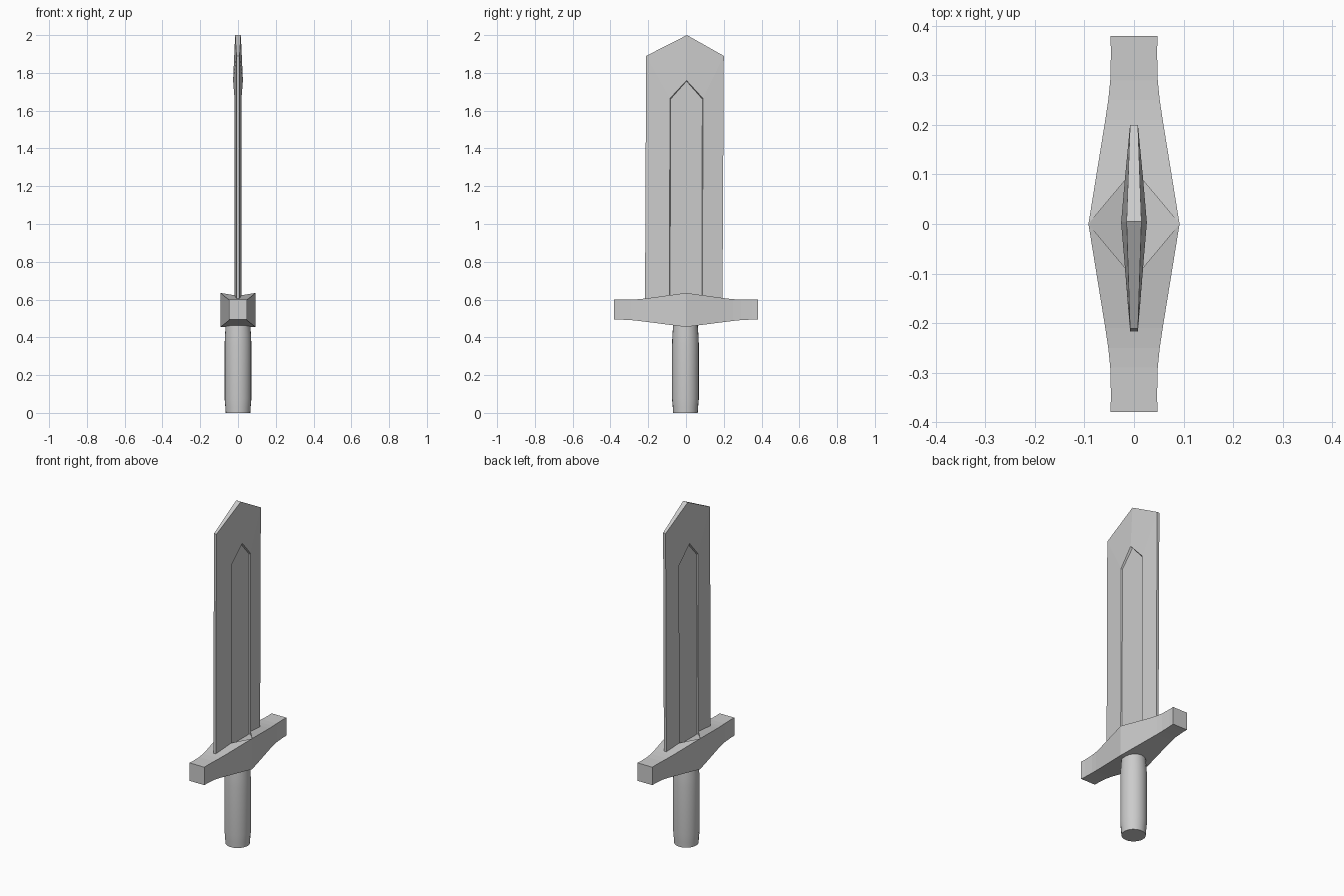
import bpy, bmesh, math

if "Cube" in bpy.data.objects:
    bpy.data.objects.remove(bpy.data.objects["Cube"])

grey = bpy.data.materials.new("plain_grey")
grey.diffuse_color = (0.6, 0.6, 0.6, 1)
grey.use_nodes = True
grey.node_tree.nodes["Principled BSDF"].inputs["Base Color"].default_value = grey.diffuse_color


def make_object(name, bm, smooth=False):
    bmesh.ops.recalc_face_normals(bm, faces=bm.faces)
    mesh = bpy.data.meshes.new(name)
    bm.to_mesh(mesh)
    bm.free()
    obj = bpy.data.objects.new(name, mesh)
    bpy.context.collection.objects.link(obj)
    mesh.materials.append(grey)
    if smooth:
        bpy.ops.object.select_all(action='DESELECT')
        obj.select_set(True)
        bpy.context.view_layer.objects.active = obj
        bpy.ops.object.shade_smooth_by_angle(angle=math.radians(35))
    return obj


def loft(bm, rings):
    """Skin a list of closed rings and cap both ends."""
    rows = [[bm.verts.new(p) for p in ring] for ring in rings]
    for a, b in zip(rows, rows[1:]):
        n = len(a)
        for i in range(n):
            j = (i + 1) % n
            bm.faces.new((a[i], a[j], b[j], b[i]))
    bm.faces.new(rows[0])
    bm.faces.new(rows[-1])


# Grip: turned cylinder tapering at both ends
bm = bmesh.new()
grip = [(0, .065), (.03, .067), (.075, .071), (.36, .071), (.41, .069), (.48, .064)]
loft(bm, [[(r * math.cos(t * math.tau / 24), -.003 + r * math.sin(t * math.tau / 24), z)
           for t in range(24)] for z, r in grip])
make_object("grip", bm, smooth=True)

# Crossguard: rectangular sections (y, half width, bottom, top), mirrored along y
half = [(0, .092, .455, .635), (.21, .058, .482, .606), (.25, .052, .487, .602),
        (.29, .048, .491, .600), (.35, .0465, .494, .600), (.38, .048, .495, .600)]
stations = [(-y, w, b, t) for y, w, b, t in half[:0:-1]] + half
bm = bmesh.new()
loft(bm, [[(-w, y, b), (w, y, b), (w, y, t), (-w, y, t)] for y, w, b, t in stations])
guard = make_object("crossguard", bm)

# Diamond socket sunk into the top of the guard, sloping down to the blade
bm = bmesh.new()
plan = [(.092, 0, .634), (0, .11, .603), (-.092, 0, .634), (0, -.11, .603)]
low = [bm.verts.new(p) for p in plan]
top = [bm.verts.new((x, y, .7)) for x, y, z in plan]
for i in range(4):
    j = (i + 1) % 4
    bm.faces.new((low[i], low[j], top[j], top[i]))
bm.faces.new(top)
bm.faces.new((low[0], low[1], low[3]))
bm.faces.new((low[1], low[2], low[3]))
cutter = make_object("socket_cutter", bm)
cutter.hide_render = True
cutter.hide_viewport = True
cut = guard.modifiers.new("socket", 'BOOLEAN')
cut.operation = 'DIFFERENCE'
cut.solver = 'EXACT'
cut.object = cutter

# Blade: thin bevelled outline with a sunken pointed channel on each side
# points are (half thickness, y, z)
outline = [(.008, -.217, .57), (.008, -.211, 1.89), (.015, .005, 2.0),
           (.008, .200, 1.89), (.008, .193, .57)]
rim = [(.0185, -.088, .57), (.0185, -.085, 1.665), (.026, .003, 1.76),
       (.0185, .090, 1.665), (.0185, .087, .57)]
floor = [(.012, y * .96, z - (.004 if z > 1 else 0)) for x, y, z in rim]
bm = bmesh.new()
outer_loops, bottoms = [], []
for side in (1, -1):
    rows = [[bm.verts.new((side * x, y, z)) for x, y, z in pts]
            for pts in (outline, rim, floor)]
    for a, b in zip(rows, rows[1:]):
        for i in range(4):
            bm.faces.new((a[i], a[i + 1], b[i + 1], b[i]))
    bm.faces.new(rows[2])
    outer_loops.append(rows[0])
    bottoms.append([rows[k][0] for k in range(3)] + [rows[k][4] for k in (2, 1, 0)])
a, b = outer_loops
for i in range(4):
    bm.faces.new((a[i], a[i + 1], b[i + 1], b[i]))
bm.faces.new(bottoms[0] + bottoms[1][::-1])
make_object("blade", bm)
